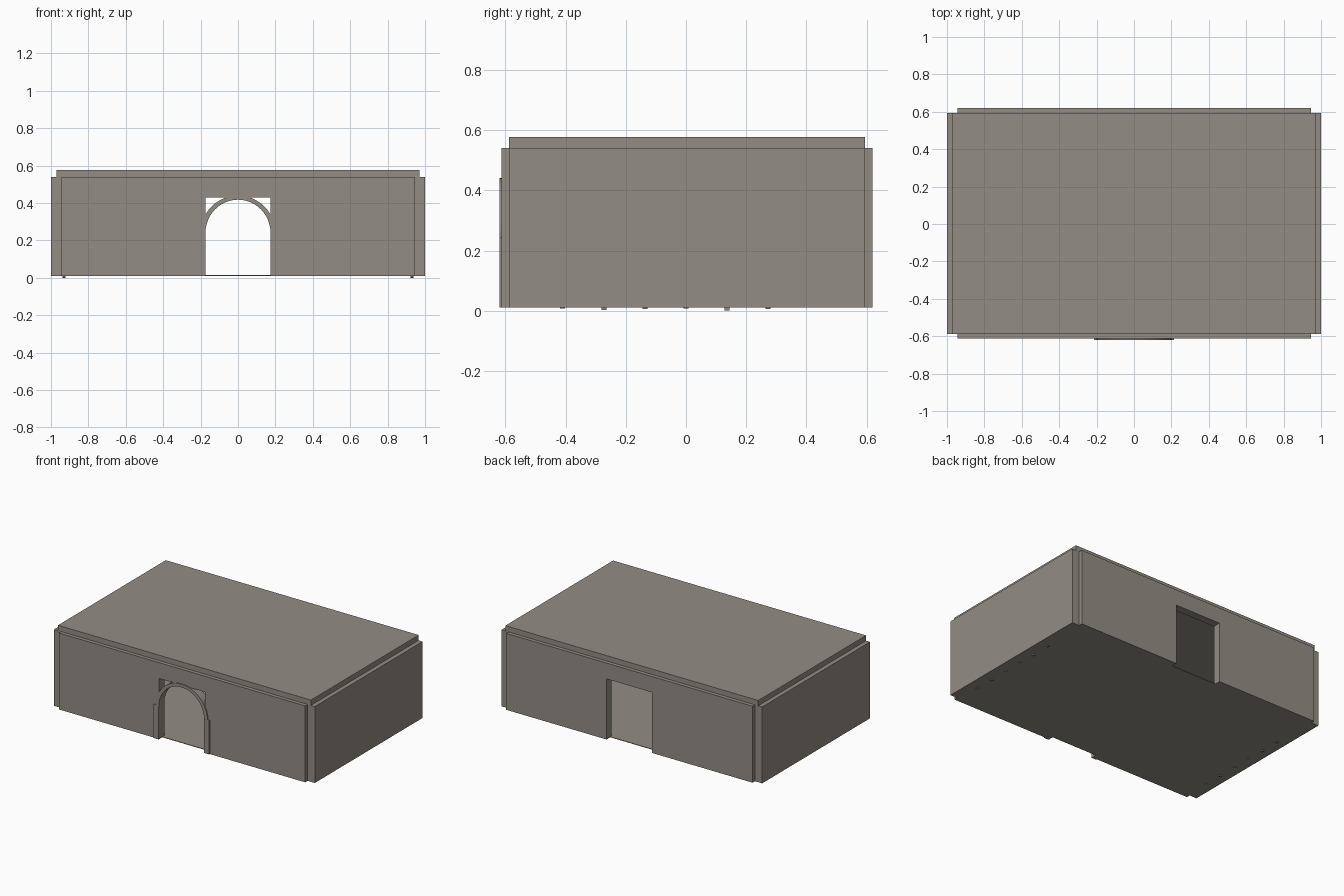
import bpy, bmesh, math

if "Cube" in bpy.data.objects:
    bpy.data.objects.remove(bpy.data.objects["Cube"])

stone = bpy.data.materials.new("warm_stone")
stone.diffuse_color = (0.29, 0.265, 0.23, 1)
stone.use_nodes = True
stone.node_tree.nodes["Principled BSDF"].inputs["Base Color"].default_value = stone.diffuse_color

BASE, TOP = 0.01, 0.54      # wall bottom and top
T = 0.055                   # wall thickness
DOOR_X, DOOR_Z = 0.175, 0.43


def finish(name, bm):
    bmesh.ops.recalc_face_normals(bm, faces=bm.faces)
    mesh = bpy.data.meshes.new(name)
    bm.to_mesh(mesh)
    bm.free()
    obj = bpy.data.objects.new(name, mesh)
    mesh.materials.append(stone)
    bpy.context.collection.objects.link(obj)
    return obj


def box(name, x, y, z):
    bm = bmesh.new()
    bmesh.ops.create_cube(bm, size=1)
    for v in bm.verts:
        v.co = [(lo + hi) / 2 + c * (hi - lo) for c, (lo, hi) in zip(v.co, (x, y, z))]
    return finish(name, bm)


def extrude_profile(name, pts, y0, y1):
    """Extrude an x-z outline along y."""
    bm = bmesh.new()
    face = bm.faces.new([bm.verts.new((x, y0, z)) for x, z in pts])
    geo = bmesh.ops.extrude_face_region(bm, geom=[face])["geom"]
    bmesh.ops.translate(bm, vec=(0, y1 - y0, 0),
                        verts=[g for g in geo if isinstance(g, bmesh.types.BMVert)])
    return finish(name, bm)


# Front and back walls, each one outline with a square doorway
outline = [(-0.945, BASE), (-DOOR_X, BASE), (-DOOR_X, DOOR_Z), (DOOR_X, DOOR_Z),
           (DOOR_X, BASE), (0.945, BASE), (0.945, TOP), (-0.945, TOP)]
extrude_profile("front_wall", outline, -0.613, -0.613 + T)
extrude_profile("back_wall", outline, 0.62 - T, 0.62)

# Side walls
for side, s in (("left", -1), ("right", 1)):
    box(side + "_wall", sorted((s * (1 - T), s)), (-0.587, 0.594), (BASE, TOP))

# Roof slab and thin floor
box("roof", (-0.97, 0.97), (-0.587, 0.594), (TOP, 0.577))
box("floor", (-0.96, 0.96), (-0.58, 0.58), (BASE, BASE + 0.004))

# Doorway posts
for side, s in (("left", -1), ("right", 1)):
    box(side + "_door_post", sorted((s * 0.175, s * 0.213)), (-0.62, -0.558), (BASE, 0.245))

# Arch ring over the front doorway
N = 24
angles = [math.pi * i / N for i in range(N + 1)]
ring = [(0.2 * math.cos(a), 0.24 + 0.2 * math.sin(a)) for a in angles]
ring += [(0.174 * math.cos(a), 0.24 + 0.178 * math.sin(a)) for a in reversed(angles)]
extrude_profile("door_arch", ring, -0.619, -0.56)

# Small studs poking out under the floor along the side walls
for s in (-1, 1):
    for y, depth in ((-0.41, 0.007), (-0.272, 0.002), (-0.136, 0.006),
                     (0, 0.008), (0.136, 0.0), (0.272, 0.005)):
        box("floor_stud", (s * 0.93 - 0.007, s * 0.93 + 0.007),
            (y - 0.008, y + 0.008), (depth, BASE + 0.01))
